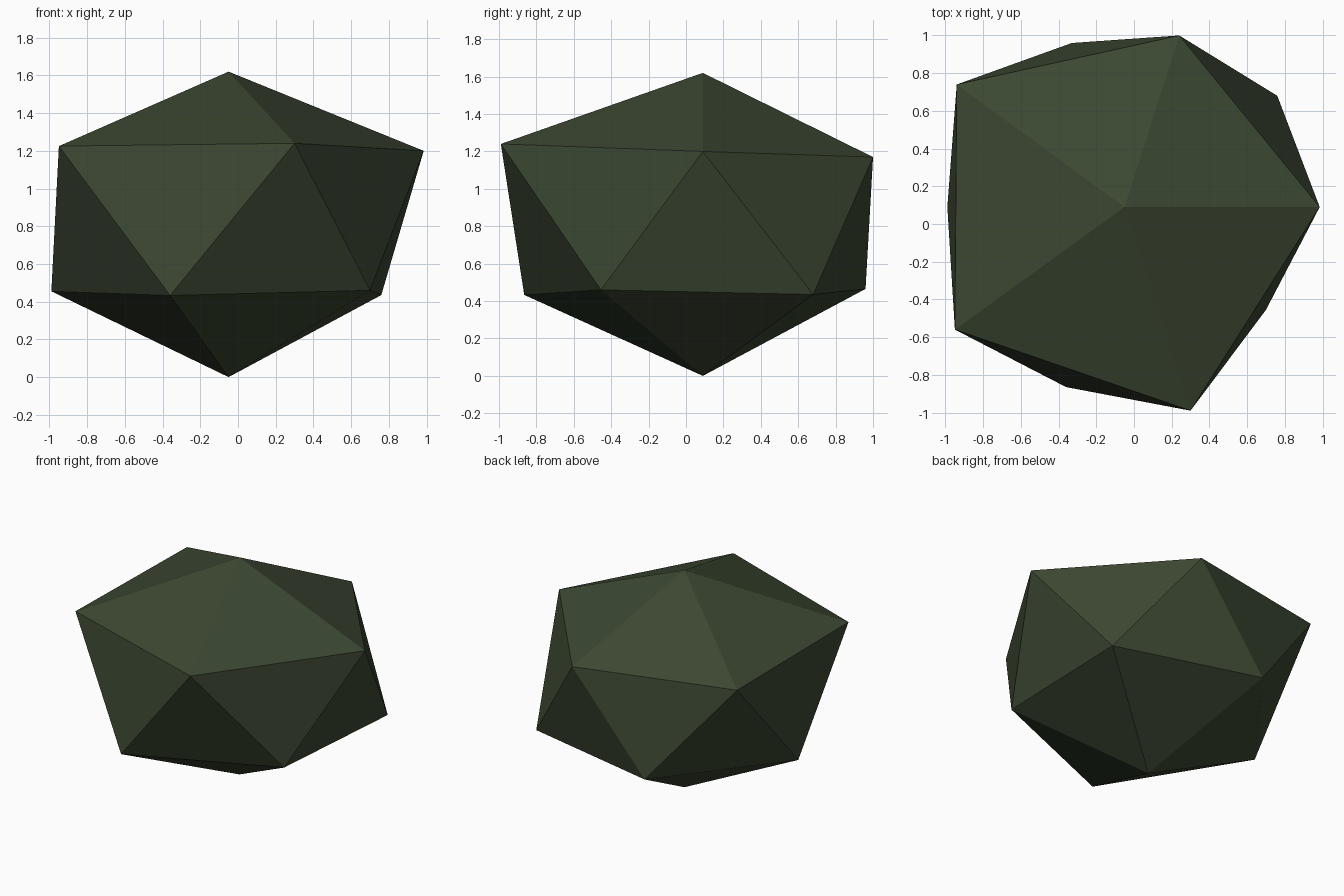
import bpy, bmesh

if "Cube" in bpy.data.objects:
    bpy.data.objects.remove(bpy.data.objects["Cube"])

# Irregular low-poly boulder: two five-point rings between two tips
upper = [(0.985, 0.09, 1.20), (0.24, 1.0, 1.17), (-0.94, 0.74, 1.21),
         (-0.95, -0.56, 1.225), (0.30, -0.99, 1.24)]
lower = [(0.76, 0.68, 0.435), (-0.33, 0.96, 0.465), (-0.99, 0.09, 0.455),
         (-0.36, -0.865, 0.433), (0.70, -0.455, 0.46)]

bm = bmesh.new()
top = bm.verts.new((-0.05, 0.09, 1.62))
bottom = bm.verts.new((-0.05, 0.09, 0.0))
up = [bm.verts.new(p) for p in upper]
low = [bm.verts.new(p) for p in lower]

# Cap triangles and zigzag band
for i in range(5):
    j = (i + 1) % 5
    bm.faces.new((top, up[i], up[j]))
    bm.faces.new((up[i], low[i], up[j]))
    bm.faces.new((low[i], low[j], up[j]))
    bm.faces.new((bottom, low[j], low[i]))
bmesh.ops.recalc_face_normals(bm, faces=bm.faces[:])

mesh = bpy.data.meshes.new("boulder")
bm.to_mesh(mesh)
bm.free()

# Single dark moss colour
mat = bpy.data.materials.new("dark moss green")
mat.diffuse_color = (0.045, 0.064, 0.032, 1)
mat.use_nodes = True
mat.node_tree.nodes["Principled BSDF"].inputs["Base Color"].default_value = mat.diffuse_color
mesh.materials.append(mat)
bpy.context.collection.objects.link(bpy.data.objects.new("boulder", mesh))
